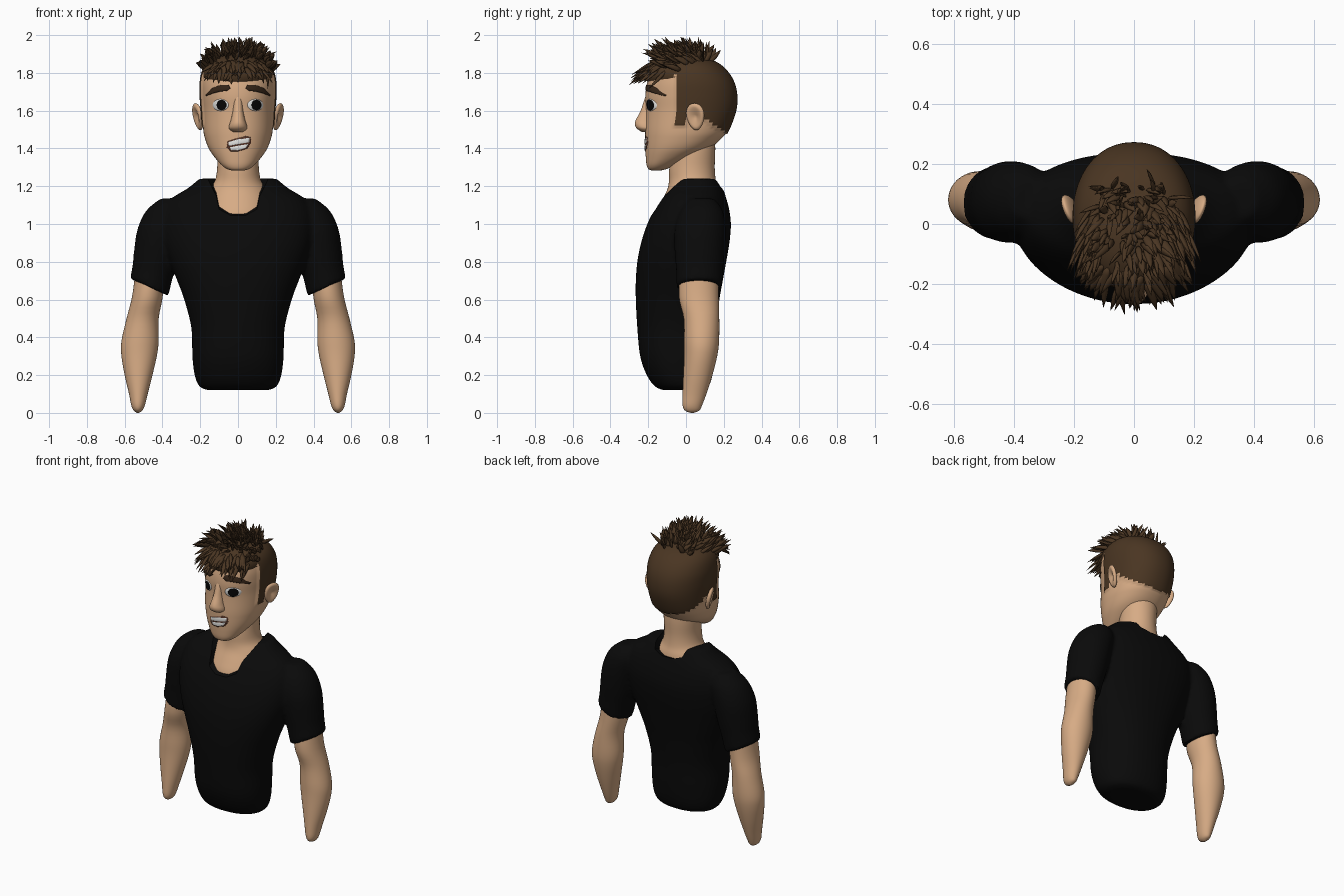
import bpy, bmesh, math, random
from mathutils import Vector, Matrix
from mathutils.bvhtree import BVHTree

if "Cube" in bpy.data.objects:
    bpy.data.objects.remove(bpy.data.objects["Cube"])

random.seed(4)


def material(name, rgb):
    m = bpy.data.materials.new(name)
    m.diffuse_color = (*rgb, 1)
    m.use_nodes = True
    m.node_tree.nodes["Principled BSDF"].inputs["Base Color"].default_value = m.diffuse_color
    return m


SKIN = material("skin", (0.68, 0.41, 0.235))
HAIR = material("brown hair", (0.068, 0.036, 0.016))
BROW = material("dark brow", (0.035, 0.018, 0.009))
SHIRT = material("black cloth", (0.003, 0.003, 0.003))
WHITE = material("white", (0.78, 0.78, 0.76))
BLACK = material("pupil black", (0.002, 0.002, 0.002))
MOUTH = material("mouth dark", (0.10, 0.035, 0.02))


def finish(name, bm, *mats):
    bmesh.ops.recalc_face_normals(bm, faces=bm.faces)
    for f in bm.faces:
        f.smooth = True
    me = bpy.data.meshes.new(name)
    bm.to_mesh(me)
    bm.free()
    ob = bpy.data.objects.new(name, me)
    bpy.context.collection.objects.link(ob)
    for m in mats:
        me.materials.append(m)
    return ob


def catmull(a, b, c, d, t):
    return 0.5 * (2 * b + (c - a) * t + (2 * a - 5 * b + 4 * c - d) * t * t + (3 * b - a - 3 * c + d) * t ** 3)


def loft(bm, rings, seg=48, sub=4, power=2.0, side=1):
    """Skin over rings of (z, x0, x1, y0, y1, tilt), smoothly interpolated."""
    rows = []
    for i in range(len(rings) - 1):
        pts = [rings[max(0, min(len(rings) - 1, i + k))] for k in (-1, 0, 1, 2)]
        for s in range(sub):
            rows.append([catmull(*v, s / sub) for v in zip(*pts)])
    rows.append(rings[-1])
    loops = []
    for z, x0, x1, y0, y1, tilt in rows:
        loop = []
        for k in range(seg):
            a = 2 * math.pi * k / seg
            c, s = math.cos(a), math.sin(a)
            dx = (x1 - x0) / 2 * math.copysign(abs(c) ** (2 / power), c)
            dy = (y1 - y0) / 2 * math.copysign(abs(s) ** (2 / power), s)
            loop.append(bm.verts.new((side * ((x0 + x1) / 2 + dx), (y0 + y1) / 2 + dy, z + tilt * dx)))
        loops.append(loop)
    for a, b in zip(loops, loops[1:]):
        for k in range(seg):
            bm.faces.new((a[k], a[(k + 1) % seg], b[(k + 1) % seg], b[k]))
    bm.faces.new(loops[0])
    bm.faces.new(loops[-1])


def centred(rings):
    return [(z, -w, w, y0, y1, 0) for z, w, y0, y1 in rings]


# Shirt: torso and two sleeves fused by a remesh, neckline cut out
bm = bmesh.new()
loft(bm, centred([
    (0.12, .16, -.12, .085), (0.14, .205, -.165, .12), (0.2, .23, -.208, .14), (0.3, .242, -.243, .15),
    (0.45, .247, -.258, .158), (0.6, .285, -.266, .177), (0.7, .322, -.266, .195), (0.8, .36, -.258, .213),
    (0.9, .39, -.238, .23), (1.0, .40, -.205, .238), (1.08, .385, -.165, .228), (1.14, .345, -.128, .212),
    (1.19, .265, -.09, .195), (1.24, .205, -.05, .17)]), power=2.2)
for s in (1, -1):
    loft(bm, [(1.135, .30, .41, .02, .15, 0), (1.07, .26, .487, -.03, .195, 0), (0.97, .28, .533, -.06, .21, 0),
              (0.85, .31, .55, -.06, .205, .1), (0.75, .345, .558, -.052, .195, .3),
              (0.665, .368, .572, -.05, .19, .45)], side=s)
shirt = finish("shirt", bm, SHIRT)

bm = bmesh.new()
neckline = [(-.25, 1.34), (-.19, 1.235), (-.115, 1.14), (-.1, 1.085), (-.04, 1.06),
            (.04, 1.06), (.1, 1.085), (.115, 1.14), (.19, 1.235), (.25, 1.34)]
ends = [[bm.verts.new((x, y, z + (0.34 * (y + .14) if z < 1.3 else .1))) for x, z in neckline] for y in (-.35, .35)]
for k in range(10):
    j = (k + 1) % 10
    bm.faces.new((ends[0][k], ends[0][j], ends[1][j], ends[1][k]))
for e in ends:
    bm.faces.new(e)
cutter = finish("neckline_cutter", bm)
cutter.hide_render = True

mod = shirt.modifiers.new("fuse", 'REMESH')
mod.mode, mod.voxel_size, mod.use_smooth_shade = 'VOXEL', 0.012, True
mod = shirt.modifiers.new("soften", 'SMOOTH')
mod.factor, mod.iterations = 0.5, 8
mod = shirt.modifiers.new("neckline", 'BOOLEAN')
mod.operation, mod.object, mod.solver = 'DIFFERENCE', cutter, 'EXACT'
bpy.context.view_layer.objects.active = shirt
shirt.select_set(True)
bpy.ops.object.convert(target='MESH')
bpy.ops.object.shade_smooth_by_angle(angle=math.radians(40))
bpy.data.objects.remove(cutter)

# Arms
for s, n in ((1, "left_arm"), (-1, "right_arm")):
    bm = bmesh.new()
    loft(bm, [(.78, .39, .54, -.03, .17, 0), (.62, .398, .56, -.038, .173, 0), (.5, .42, .59, -.012, .176, 0),
              (.38, .42, .617, -.01, .175, 0), (.3, .43, .617, -.01, .165, 0), (.2, .453, .60, -.014, .14, 0),
              (.1, .478, .577, -.018, .108, 0), (.04, .493, .565, -.018, .085, 0),
              (.012, .507, .552, -.005, .07, 0), (0, .525, .535, .025, .04, 0)], seg=40, side=s)
    finish(n, bm, SKIN)

# Neck and upper chest skin
bm = bmesh.new()
loft(bm, centred([(.98, .2, -.175, .19), (1.06, .19, -.158, .185), (1.12, .178, -.13, .18), (1.18, .155, -.1, .172),
                  (1.23, .122, -.09, .158), (1.3, .11, -.088, .152), (1.4, .11, -.07, .155), (1.5, .1, -.03, .15)]))
finish("neck", bm, SKIN)

# Head, with the clipped hair coloured by region and slightly raised
bm = bmesh.new()
loft(bm, centred([(1.284, .035, -.185, -.13), (1.292, .06, -.2, -.1), (1.315, .09, -.209, -.05),
                  (1.355, .125, -.213, .04), (1.4, .155, -.215, .125), (1.45, .174, -.216, .185),
                  (1.5, .184, -.216, .222), (1.6, .19, -.212, .258), (1.68, .196, -.215, .264),
                  (1.75, .196, -.205, .248), (1.81, .182, -.18, .21), (1.85, .15, -.13, .16),
                  (1.872, .10, -.06, .10), (1.878, .03, 0, .03)]), seg=112, sub=7, power=2.15)


def is_hair(c):
    if c.y < -.052:
        return c.z > 1.8
    if c.y < .0:
        return c.z > 1.53
    if c.y < .09:
        return c.z > 1.58
    return c.z > 1.565 - .65 * (c.y - .09)


bm.normal_update()
raised = set()
for f in bm.faces:
    if is_hair(f.calc_center_median()):
        f.material_index = 1
        raised.update(f.verts)
for v in raised:
    v.co += Vector((v.co.x, v.co.y - .03, v.co.z - 1.65)).normalized() * .008
face_tree = BVHTree.FromBMesh(bm)
finish("head", bm, SKIN, HAIR)


def face_y(x, z):
    hit = face_tree.ray_cast(Vector((x, -1, z)), Vector((0, 1, 0)))[0]
    return hit.y if hit else -.2


def patch(name, outline, mat, lift, bulge=0.0):
    """Thin domed plate that follows the face, from an (x, z) outline."""
    bm = bmesh.new()
    n = len(outline)
    cx, cz = sum(p[0] for p in outline) / n, sum(p[1] for p in outline) / n
    loops = []
    for t, out in ((.3, 1), (.6, 1), (.85, 1), (1, 1), (1, 0)):
        loop = []
        for px, pz in outline:
            x, z = cx + (px - cx) * t, cz + (pz - cz) * t
            loop.append(bm.verts.new((x, face_y(x, z) - (lift + bulge * (1 - t * t) if out else -.004), z)))
        loops.append(loop)
    for a, b in zip(loops, loops[1:]):
        for k in range(n):
            bm.faces.new((a[k], a[(k + 1) % n], b[(k + 1) % n], b[k]))
    bm.faces.new(loops[0])
    return finish(name, bm, mat)


def oval(cx, cz, rx, rz, n=24):
    return [(cx + rx * math.cos(2 * math.pi * k / n), cz + rz * math.sin(2 * math.pi * k / n)) for k in range(n)]


# Eyes and brows
for s, n, px in ((1, "left", .098), (-1, "right", -.087)):
    patch(n + "_eye", oval(s * .092, 1.63, .042, .031), WHITE, .002, .007)
    patch(n + "_pupil", oval(px, 1.63, .026, .028), BLACK, .009, .002)
    patch(n + "_brow", [(s * x, z) for x, z in (
        (.04, 1.718), (.05, 1.737), (.09, 1.737), (.135, 1.72), (.172, 1.683),
        (.168, 1.678), (.13, 1.692), (.09, 1.702), (.06, 1.704))], BROW, .008, .005)

# Mouth and teeth
patch("mouth", [(-.06, 1.405), (-.055, 1.437), (-.01, 1.452), (.04, 1.465), (.066, 1.46),
                (.07, 1.43), (.05, 1.4), (0, 1.384), (-.04, 1.385)], MOUTH, .002)
patch("upper_teeth", [(-.05, 1.434), (0, 1.449), (.06, 1.457), (.06, 1.432), (0, 1.422), (-.05, 1.413)], WHITE, .004)
patch("lower_teeth", [(-.045, 1.406), (0, 1.415), (.055, 1.424), (.042, 1.403), (0, 1.39), (-.035, 1.39)], WHITE, .004)

# Nose
bm = bmesh.new()
loft(bm, centred([(1.70, .012, -.205, -.16), (1.66, .024, -.22, -.16), (1.6, .028, -.24, -.16),
                  (1.55, .038, -.266, -.16), (1.525, .046, -.27, -.16), (1.505, .047, -.26, -.16),
                  (1.488, .03, -.235, -.16)]), seg=32)
finish("nose", bm, SKIN)

# Ears: dished ellipsoids, turned outwards at the top and back
for s, n in ((1, "left_ear"), (-1, "right_ear")):
    bm = bmesh.new()
    bmesh.ops.create_uvsphere(bm, u_segments=28, v_segments=20, radius=1)
    for v in bm.verts:
        if v.co.x > 0:
            v.co.x -= 1.3 * max(0, 1 - math.hypot(v.co.y, v.co.z) / .8)
        v.co.y *= 1 + .2 * v.co.z
    m = (Matrix.Translation((.212, .05, 1.568)) @ Matrix.Rotation(math.radians(-22), 4, 'Z')
         @ Matrix.Rotation(math.radians(12), 4, 'Y') @ Matrix.Diagonal((.02, .05, .073, 1)))
    bmesh.ops.transform(bm, matrix=Matrix.Diagonal((s, 1, 1, 1)) @ m, verts=bm.verts)
    finish(n, bm, SKIN)

# Hair volume under the tufts
CENTRE, RADII = Vector((0, -.02, 1.79)), Vector((.188, .195, .115))
bm = bmesh.new()
bmesh.ops.create_uvsphere(bm, u_segments=32, v_segments=20, radius=1)
for v in bm.verts:
    v.co = CENTRE + v.co * RADII
finish("hair_volume", bm, HAIR)

# Hair tufts: curved leaf-shaped spikes swept forward
bm = bmesh.new()
for i in range(300):
    up = random.uniform(.2, 1)
    a = random.uniform(0, 2 * math.pi)
    r = math.sqrt(1 - up * up)
    n = Vector((r * math.cos(a), r * math.sin(a), up))
    if n.y > .75 or (n.y > 0 and up < .45):
        continue
    p = CENTRE + n * RADII * .97
    jitter = random.uniform(-.4, .4)
    if n.y < -.45 and up < .7:      # fringe falling over the forehead
        d = n * .45 + Vector((jitter, -.2, -.55))
    elif abs(n.x) > .6:
        d = n * .35 + Vector((jitter * .3, -.6, .25))
    else:
        d = n * .6 + Vector((jitter, random.uniform(-.7, .1), .15))
    d.normalize()
    length, width = random.uniform(.075, .12), random.uniform(.011, .017)
    across = d.cross(n).normalized()
    over = across.cross(d)
    rings = []
    for t, w in ((0, .6), (.25, 1), (.5, .95), (.75, .6), (1, .04)):
        c = p + d * length * t + Vector((0, -.015, -.012)) * t * t
        c.z = min(c.z, 1.99)
        rings.append([bm.verts.new(c + (across * math.cos(k * math.pi / 3) + over * .55 * math.sin(k * math.pi / 3))
                                   * w * width) for k in range(6)])
    for u, v in zip(rings, rings[1:]):
        for k in range(6):
            bm.faces.new((u[k], u[(k + 1) % 6], v[(k + 1) % 6], v[k]))
    bm.faces.new(rings[0])
    bm.faces.new(rings[-1])
finish("hair_tufts", bm, HAIR)
